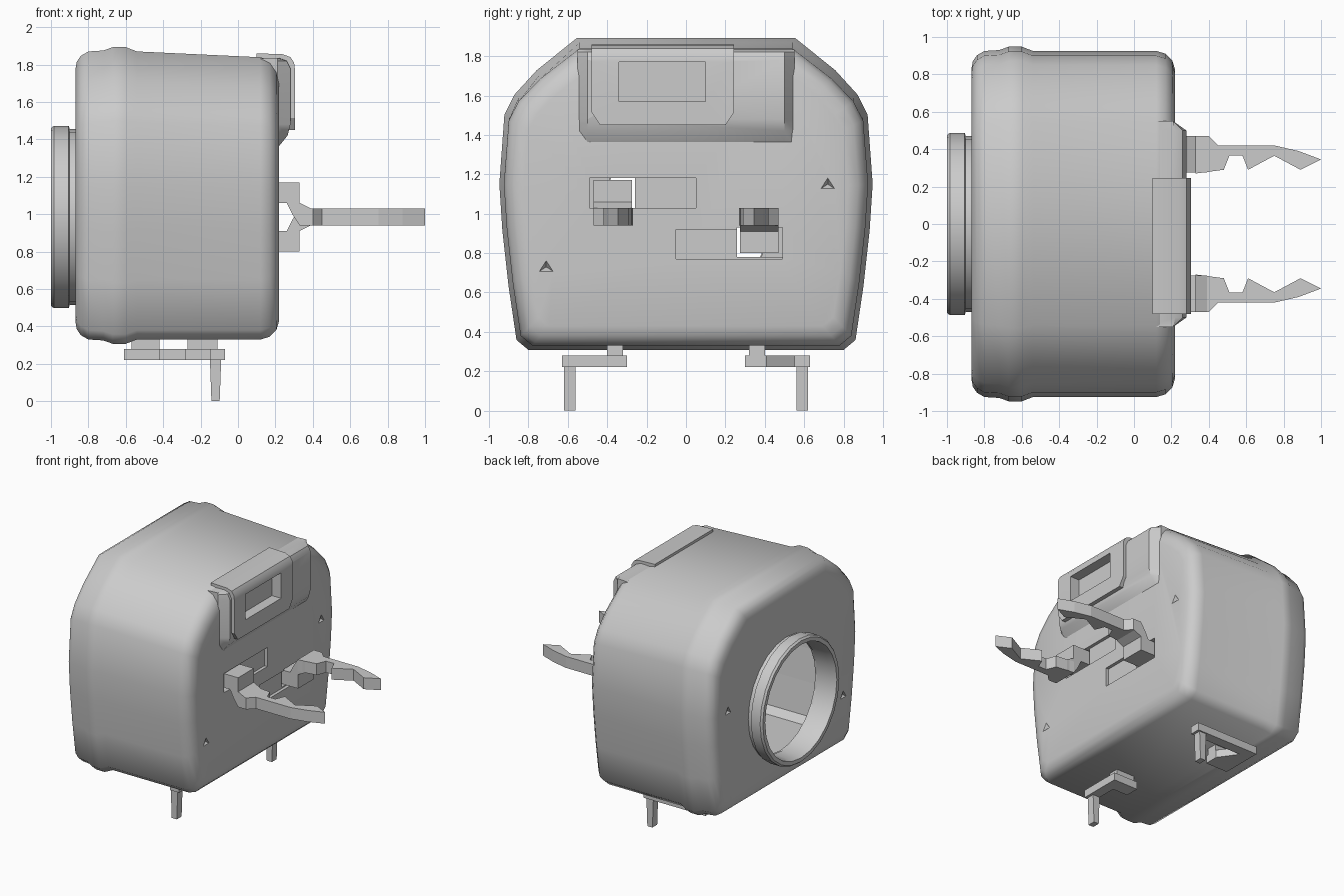
import bpy, bmesh, math
from mathutils import Vector

cube = bpy.data.objects.get("Cube")
if cube:
    bpy.data.objects.remove(cube, do_unlink=True)

grey = bpy.data.materials.new("plain grey")
grey.use_nodes = True
grey.diffuse_color = (0.6, 0.6, 0.6, 1)
grey.node_tree.nodes["Principled BSDF"].inputs["Base Color"].default_value = (0.6, 0.6, 0.6, 1)


def loft(name, rings, smooth=None, closed=False):
    """Skin a row of equal point rings; cap the ends or join them in a loop."""
    bm = bmesh.new()
    rows = [[bm.verts.new(p) for p in ring] for ring in rings]
    pairs = list(zip(rows, rows[1:]))
    if closed:
        pairs.append((rows[-1], rows[0]))
    else:
        bm.faces.new(rows[0])
        bm.faces.new(rows[-1])
    n = len(rows[0])
    for a, b in pairs:
        for i in range(n):
            j = (i + 1) % n
            bm.faces.new((a[i], a[j], b[j], b[i]))
    bmesh.ops.recalc_face_normals(bm, faces=bm.faces)
    mesh = bpy.data.meshes.new(name)
    bm.to_mesh(mesh)
    bm.free()
    mesh.materials.append(grey)
    ob = bpy.data.objects.new(name, mesh)
    bpy.context.collection.objects.link(ob)
    if smooth:
        activate(ob)
        bpy.ops.object.shade_smooth_by_angle(angle=math.radians(smooth))
    return ob


def activate(ob):
    bpy.ops.object.select_all(action="DESELECT")
    ob.select_set(True)
    bpy.context.view_layer.objects.active = ob


def prism(name, pts, axis, lo, hi, smooth=None):
    """Extrude a 2D outline along x, y or z."""
    put = {"x": lambda p, t: (t, p[0], p[1]),
           "y": lambda p, t: (p[0], t, p[1]),
           "z": lambda p, t: (p[0], p[1], t)}[axis]
    return loft(name, [[put(p, t) for p in pts] for t in (lo, hi)], smooth)


def box(name, x0, x1, y0, y1, z0, z1):
    return prism(name, [(x0, y0), (x1, y0), (x1, y1), (x0, y1)], "z", z0, z1)


def cut(ob, *cutters):
    for c in cutters:
        c.hide_render = True
        activate(ob)
        m = ob.modifiers.new("cut", "BOOLEAN")
        m.operation = "DIFFERENCE"
        m.solver = "EXACT"
        m.object = c
        bpy.ops.object.modifier_apply(modifier=m.name)
        bpy.data.objects.remove(c, do_unlink=True)


def circle(x, r, n=24, cz=0.985):
    return [(x, r * math.cos(k * math.tau / n), cz + r * math.sin(k * math.tau / n))
            for k in range(n)]


# Housing cross-section, one half, bottom to top
half = [(0.78, 0.33), (0.84, 0.38), (0.88, 0.65), (0.91, 0.92), (0.925, 1.15),
        (0.9, 1.49), (0.85, 1.59), (0.74, 1.71), (0.54, 1.87)]
outline = half + [(-y, z) for y, z in reversed(half)]


def section(x, inset):
    ring = []
    for y, z in outline:
        z = 1.1 + (z - 1.1) * (1 - inset / 0.77)
        if z > 1.1:
            z -= max(0, x + 0.5) * 0.05 * (z - 1.1) / 0.77
        ring.append((x, y * (1 - inset / 0.92), z))
    return ring


# Hollow body with a raised band near its left end
shape = [(-0.87, 0.1), (-0.862, 0.055), (-0.84, 0.023), (-0.8, 0), (-0.72, -0.005),
         (-0.67, -0.023), (-0.6, -0.023), (-0.54, 0), (0.12, 0), (0.17, 0.015),
         (0.205, 0.05), (0.22, 0.1)]
body = loft("body_shell", [section(x, i) for x, i in shape], 42)
cut(body,
    loft("cavity", [section(x, i) for x, i in
                    ((-0.82, 0.12), (-0.76, 0.06), (0.1, 0.06), (0.17, 0.12))]),
    loft("port_hole", [circle(-1, 0.435), circle(-0.7, 0.435)]),
    box("slot_upper", 0.195, 0.3, -0.49, 0.05, 1.03, 1.18),
    box("slot_lower", 0.195, 0.3, -0.05, 0.49, 0.77, 0.92),
    box("opening_upper", 0.1, 0.3, -0.49, -0.26, 1.03, 1.18),
    box("opening_lower", 0.1, 0.3, 0.26, 0.49, 0.78, 0.93))

# Small three-sided dimples on both ends
for end, y, z in ((0.22, 0.72, 1.15), (0.22, -0.71, 0.73),
                  (-0.87, 0.72, 1.15), (-0.87, -0.71, 0.73)):
    s = math.copysign(1, end)
    tri = [(0.045, -0.03), (-0.045, -0.03), (0, 0.04)]
    cut(body, loft("dimple", [[(end + s * 0.01, y + a, z + b) for a, b in tri],
                              [(end - s * 0.03, y + a * 0.1, z + b * 0.1) for a, b in tri]]))

# Round port collar
loft("port_collar", [circle(x, r) for x, r in (
    (-0.84, 0.47), (-0.9, 0.47), (-0.905, 0.487), (-0.985, 0.487), (-1, 0.475),
    (-1, 0.445), (-0.95, 0.435), (-0.84, 0.43))], 35, closed=True)

# Raised latch housing with sloping sides
profile = [(0.08, 1.83), (0.22, 1.835), (0.26, 1.82), (0.28, 1.78),
           (0.28, 1.48), (0.265, 1.42), (0.2, 1.34), (0.08, 1.34)]


def latch_ring(y, shrink):
    return [(min(x, 0.28 - shrink), y, z) for x, z in profile]


bump = loft("latch_housing", [latch_ring(y, s) for y, s in
            ((-0.55, 0.07), (-0.5, 0), (0.5, 0), (0.55, 0.07))], 30)
cut(bump, box("recess", 0.225, 0.4, -0.34, 0.1, 1.57, 1.77))

# Folded latch cover with a window and clipped lower corners
latch = prism("latch_cover", [
    (0.1, 1.86), (0.24, 1.855), (0.28, 1.84), (0.3, 1.81), (0.305, 1.77), (0.305, 1.45),
    (0.27, 1.45), (0.27, 1.76), (0.255, 1.8), (0.22, 1.825), (0.1, 1.83)],
    "y", -0.48, 0.245, 30)
cut(latch, box("window", 0.2, 0.4, -0.34, 0.1, 1.57, 1.77),
    *[prism("corner", [(y, 1.44), (y + d, 1.44), (y, 1.53)], "x", 0.2, 0.4)
      for y, d in ((-0.49, 0.06), (0.255, -0.06))])

# Contact prongs, the second turned half a circle about the x axis
blade = [(0.33, 0.27), (0.33, 0.47), (0.4, 0.47), (0.45, 0.42), (0.75, 0.42),
         (0.88, 0.39), (1, 0.345), (0.89, 0.29), (0.75, 0.365), (0.61, 0.29),
         (0.58, 0.365), (0.51, 0.365), (0.48, 0.29)]
root = [(0.06, 1.06), (0.06, 1.17), (0.33, 1.17), (0.33, 1.06), (0.39, 1.03),
        (0.39, 0.94), (0.33, 0.94), (0.29, 1.0), (0.26, 1.06)]
for side, s in (("right", -1), ("left", 1)):
    prism(side + "_prong_blade", [(x, s * y) for x, y in blade], "z", 0.94, 1.03)
    prism(side + "_prong_root", [(x, z if s < 0 else 1.97 - z) for x, z in root],
          "y", s * 0.275, s * 0.47)

# Mounting feet: bent flat strips, stems and tapering pins
strips = {
    "front": (-1, [(-0.07, 0.3), (-0.07, 0.63), (-0.15, 0.63), (-0.15, 0.41),
                   (-0.28, 0.41), (-0.28, 0.3)], -0.27, -0.11),
    "back": (1, [(-0.07, 0.63), (-0.07, 0.55), (-0.52, 0.55), (-0.42, 0.41),
                 (-0.42, 0.3), (-0.61, 0.3), (-0.61, 0.63)], -0.57, -0.42)}
for name, (s, strip, x0, x1) in strips.items():
    prism(name + "_foot_strip", [(x, s * y) for x, y in strip], "z", 0.22, 0.28)
    box(name + "_foot_stem", x0, x1, s * 0.32, s * 0.4, 0.27, 0.36)
    rings = [[(x, s * y, z) for x, y in ((-0.12 - w, 0.56), (-0.12 + w, 0.56),
                                         (-0.12 + w, 0.62), (-0.12 - w, 0.62))]
             for z, w in ((0, 0.022), (0.22, 0.03))]
    loft(name + "_foot_pin", rings)
